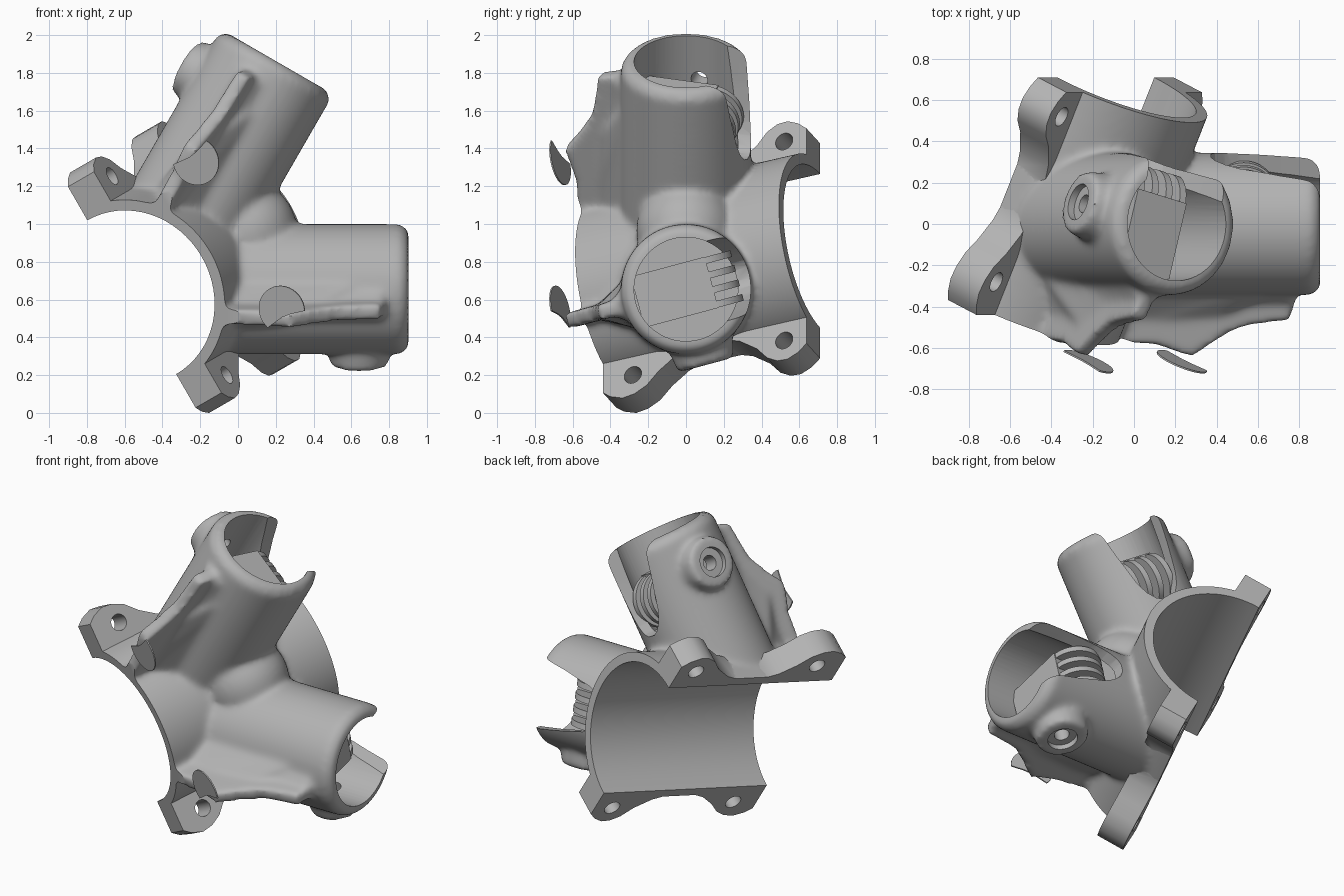
import bpy, bmesh
from math import radians, cos, sin, pi
from mathutils import Matrix, Vector

if "Cube" in bpy.data.objects:
    bpy.data.objects.remove(bpy.data.objects["Cube"])

GREY = bpy.data.materials.new("plain grey")
GREY.use_nodes = True
GREY.diffuse_color = (0.45, 0.45, 0.45, 1)
GREY.node_tree.nodes["Principled BSDF"].inputs["Base Color"].default_value = (0.45, 0.45, 0.45, 1)

# Frames: base = leaning symmetry frame, clamp = along the big bore, arm = along one socket
move = Matrix.Translation
base = move((-0.575, 0, 0.605)) @ Matrix.Rotation(radians(-30), 4, 'Y')
clamp = base @ move((0.253, 0.155, 0)) @ Matrix.Rotation(radians(-24.5), 4, 'Z')
arm = move((-0.488, 0, 0.655)) @ Matrix.Rotation(radians(15), 4, 'X')
flip = base @ Matrix.Diagonal((1, 1, -1, 1)) @ base.inverted()
SIDES = [("lower", Matrix.Identity(4)), ("upper", flip)]
TURN = {'X': Matrix.Rotation(pi / 2, 4, 'Y'), 'Y': Matrix.Rotation(-pi / 2, 4, 'X'),
        'Z': Matrix.Identity(4)}
FRONT, BACK, BORE = -0.575, 0.61, 0.47


def box(lo, hi, frame):
    bm = bmesh.new()
    lo, hi = Vector(lo), Vector(hi)
    bmesh.ops.create_cube(bm, size=1, matrix=frame @ move((lo + hi) / 2)
                          @ Matrix.Diagonal((*(hi - lo), 1)))
    return bm


def rod(axis, centre, r, length, frame, r2=None):
    bm = bmesh.new()
    bmesh.ops.create_cone(bm, cap_ends=True, segments=64, radius1=r, radius2=r2 or r,
                          depth=length, matrix=frame @ move(centre) @ TURN[axis])
    return bm


def ball(centre, r, frame):
    bm = bmesh.new()
    bmesh.ops.create_uvsphere(bm, u_segments=32, v_segments=16, radius=r,
                              matrix=frame @ move(centre))
    return bm


def prism(bottom, top, frame):
    bm = bmesh.new()
    a = [bm.verts.new(p) for p in bottom]
    b = [bm.verts.new(p) for p in top]
    bm.faces.new(a)
    bm.faces.new(b[::-1])
    for i in range(len(a)):
        j = (i + 1) % len(a)
        bm.faces.new((a[i], b[i], b[j], a[j]))
    bm.transform(frame)
    return bm


def make(name, pieces):
    # Joins pieces into one object
    whole = bmesh.new()
    for bm in pieces:
        bmesh.ops.recalc_face_normals(bm, faces=bm.faces)
        tmp = bpy.data.meshes.new("piece")
        bm.to_mesh(tmp)
        whole.from_mesh(tmp)
        bm.free()
        bpy.data.meshes.remove(tmp)
    mesh = bpy.data.meshes.new(name)
    whole.to_mesh(mesh)
    whole.free()
    mesh.materials.append(GREY)
    ob = bpy.data.objects.new(name, mesh)
    bpy.context.collection.objects.link(ob)
    return ob


def smooth(ob):
    bpy.ops.object.select_all(action='DESELECT')
    ob.select_set(True)
    bpy.context.view_layer.objects.active = ob
    bpy.ops.object.shade_smooth_by_angle(angle=radians(35))


def web(frame, reach, root, tip):
    # Fin on the front of an arm, tapering from root to tip half-thickness
    outline = [(1.31, .25), (1.24, .48), (1.12, .49), (1.0, .51), (.88, .58), (.77, .66),
               (.68, .63), (.6, .6), (.5, .59), (.4, .59), (.3, .2)]
    outline = [(s, r * reach) for s, r in outline]
    half = lambda r: max(tip, root - (root - tip) * (r - .2) / .2)
    return prism([(s, -r, -half(r)) for s, r in outline],
                 [(s, -r, half(r)) for s, r in outline], frame)


# Body mass: clamp barrel, crotch filler, arms, bosses and fins blended together
mass = [rod('Y', (0, 0, 0), 0.528, 1.4, clamp), ball((0.72, 0, 0), 0.265, base)]
for side, mirror in SIDES:
    f = mirror @ arm
    mass += [rod('X', (0.75, 0, 0), 0.345, 1.2, f),
             rod('X', (1.368, 0, 0), 0.345, 0.045, f, 0.31),
             rod('Z', (1.13, 0, -0.3), 0.155, 0.23, f, 0.19),
             web(f, 1, 0.042, 0.042), web(f, 0.8, 0.19, 0.04)]
body = make("connector_body", mass)
remesh = body.modifiers.new("blend", 'REMESH')
remesh.mode, remesh.voxel_size = 'VOXEL', 0.016
soft = body.modifiers.new("soften", 'SMOOTH')
soft.factor, soft.iterations = 0.5, 18

tools = []


def apply_tool(bm, operation):
    tool = make("tool", [bm])
    tool.hide_render = True
    mod = body.modifiers.new(operation, 'BOOLEAN')
    mod.operation, mod.object, mod.solver = operation, tool, 'MANIFOLD'
    tools.append(tool)


# Waisted flanges, widening to a bolt lug at each end
lug_edge = [(FRONT - .02, .4), (FRONT - .02, .66), (-.53, .71), (-.46, .735), (-.39, .725),
            (-.32, .69), (-.25, .62), (-.15, .55), (-.03, .51), (.1, .51), (.22, .55),
            (.32, .62), (.38, .69), (.44, .723), (.5, .727), (.56, .70), (BACK + .02, .64),
            (BACK + .02, .4)]
for v in (-1, 1):
    apply_tool(prism([(-0.05, w, e * v) for w, e in lug_edge],
                     [(0.174, w, e * v) for w, e in lug_edge], clamp), 'UNION')

# Split face, trimmed ends and the large bore
apply_tool(box((-1, -1, -1), (0, 1, 1), clamp), 'DIFFERENCE')
apply_tool(box((-0.2, -1.2, -0.95), (1.1, FRONT, 0.95), clamp), 'DIFFERENCE')
apply_tool(box((-1, BACK, -1), (1, 1.2, 1), clamp), 'DIFFERENCE')
apply_tool(rod('Y', (0, 0, 0), BORE, 2, clamp), 'DIFFERENCE')

# Bolt holes
for v in (-0.608, 0.608):
    for w in (-0.40, 0.48):
        apply_tool(rod('X', (0, w, v), 0.05, 0.8, clamp), 'DIFFERENCE')

# Arm sockets, flaring side slots and boss holes
slot = [(.86, .03), (.88, .07), (.93, .11), (1.0, .14), (1.2, .185), (1.4, .22), (1.6, .25)]
slot += [(s, -t) for s, t in reversed(slot)]
for side, mirror in SIDES:
    f = mirror @ arm
    for bm in (rod('X', (1.2, 0, 0), 0.275, 0.7, f),
               prism([(s, 0.17, t) for s, t in slot], [(s, 0.42, t) for s, t in slot], f),
               rod('Z', (1.13, 0, -0.3), 0.045, 0.4, f),
               rod('Z', (1.13, 0, -0.43), 0.09, 0.1, f)):
        apply_tool(bm, 'DIFFERENCE')

# Bake the body and drop the tools
graph = bpy.context.evaluated_depsgraph_get()
baked = bpy.data.meshes.new_from_object(body.evaluated_get(graph))
body.modifiers.clear()
body.data = baked
for tool in tools:
    bpy.data.objects.remove(tool)
body.data.materials.clear()
body.data.materials.append(GREY)
smooth(body)

for side, mirror in SIDES:
    f = mirror @ arm
    # Clamping block with rounded grip ribs facing the slot
    block = [box((0.83, -0.265, -0.14), (1.19, 0.14, 0.14), f)]
    block += [rod('Z', (1.02, 0.115, t), 0.165, 0.036, f) for t in (-0.12, -0.04, 0.04, 0.12)]
    smooth(make(side + "_grip_block", block))
    # Thin notched disc at the tip of the fin
    rim = [(0.13 * cos(radians(a)), 0.13 * sin(radians(a))) for a in range(0, 235, 10)]
    rim += [(0, -0.04), (0.05, -0.02)]
    rim = [Matrix.Rotation(radians(-30), 2) @ Vector(p) for p in rim]
    place = mirror @ clamp @ move((0.72, FRONT, -0.455))
    make(side + "_front_disc", [prism([(p.x, -0.004, p.y) for p in rim],
                                      [(p.x, 0.004, p.y) for p in rim], place)])
